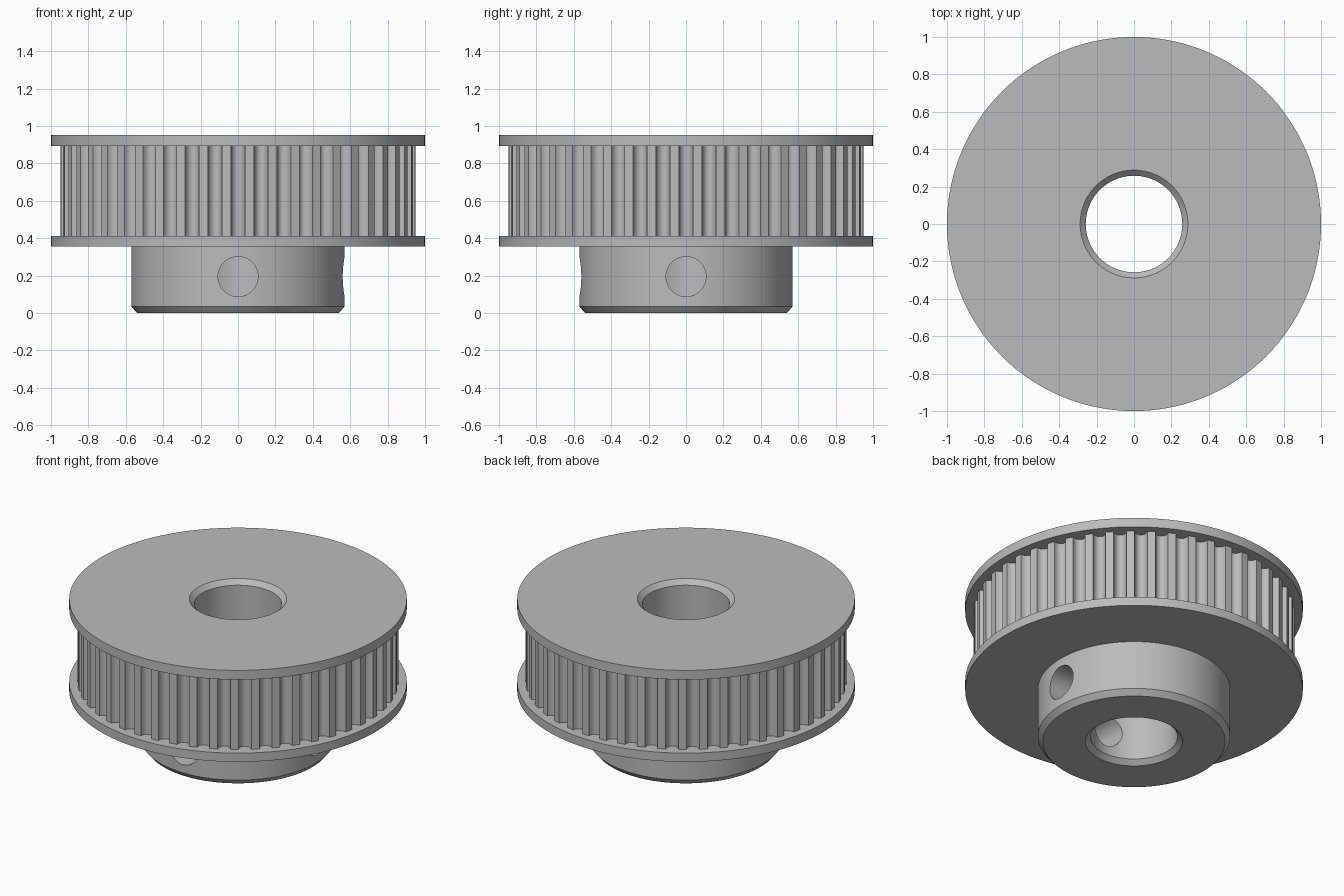
import bpy, bmesh, math
from mathutils import Matrix

old = bpy.data.objects.get("Cube")
if old:
    bpy.data.objects.remove(old, do_unlink=True)

SEGMENTS = 144
TEETH = 48
TRACK_LOW, TRACK_HIGH = 0.412, 0.892
TOOTH_RADIUS, CORE_RADIUS = 0.95, 0.9

metal = bpy.data.materials.new("plain grey metal")
metal.use_nodes = True
grey = (0.5, 0.5, 0.5, 1)
metal.diffuse_color = grey
metal.node_tree.nodes["Principled BSDF"].inputs["Base Color"].default_value = grey


def make_object(name, bm):
    bmesh.ops.recalc_face_normals(bm, faces=bm.faces)
    mesh = bpy.data.meshes.new(name)
    bm.to_mesh(mesh)
    bm.free()
    mesh.materials.append(metal)
    obj = bpy.data.objects.new(name, mesh)
    bpy.context.collection.objects.link(obj)
    return obj


def smooth(obj):
    bpy.ops.object.select_all(action="DESELECT")
    obj.select_set(True)
    bpy.context.view_layer.objects.active = obj
    bpy.ops.object.shade_smooth_by_angle(angle=math.radians(30))


def revolve(name, profile):
    """Spin a closed (radius, height) section about the z axis."""
    bm = bmesh.new()
    rings = []
    for i in range(SEGMENTS):
        a = math.tau * i / SEGMENTS
        rings.append([bm.verts.new((r * math.cos(a), r * math.sin(a), z)) for r, z in profile])
    n = len(profile)
    for i, ring in enumerate(rings):
        after = rings[(i + 1) % SEGMENTS]
        for j in range(n):
            k = (j + 1) % n
            bm.faces.new((ring[j], after[j], after[k], ring[k]))
    return make_object(name, bm)


# Hub, two flanges and chamfered bore
body = revolve("hub_and_flanges", [
    (0.258, 0.03), (0.288, 0), (0.54, 0), (0.57, 0.035), (0.57, 0.355),
    (1, 0.355), (1, TRACK_LOW), (CORE_RADIUS, TRACK_LOW),
    (CORE_RADIUS, TRACK_HIGH), (1, TRACK_HIGH), (1, 0.953),
    (0.288, 0.953), (0.258, 0.923)])

# Two set screw holes from the hub into the bore, at the front and the left
for side, angle in (("left", 0), ("front", -math.pi / 2)):
    bm = bmesh.new()
    bmesh.ops.create_cone(
        bm, cap_ends=True, segments=48, radius1=0.107, radius2=0.107, depth=0.7,
        matrix=Matrix.Rotation(angle, 4, "Z") @ Matrix.Translation((0.36, 0, 0.195))
        @ Matrix.Rotation(math.pi / 2, 4, "Y"))
    cutter = make_object(side + "_screw_hole_cutter", bm)
    cutter.hide_render = True
    cut = body.modifiers.new(side + "_screw_hole", "BOOLEAN")
    cut.operation = "DIFFERENCE"
    cut.solver = "EXACT"
    cut.object = cutter
    bpy.context.view_layer.objects.active = body
    bpy.ops.object.modifier_apply(modifier=cut.name)
    bpy.data.objects.remove(cutter, do_unlink=True)
smooth(body)

# Toothed belt track: rounded grooves between narrow lands
outline = []
HALF_GROOVE, DEPTH, STEPS = 0.038, 0.046, 10
for tooth in range(TEETH):
    middle = math.tau * tooth / TEETH
    for s in range(STEPS + 1):
        t = math.pi * s / STEPS
        a = middle - HALF_GROOVE / TOOTH_RADIUS * math.cos(t)
        r = TOOTH_RADIUS - DEPTH * math.sin(t)
        outline.append((r * math.cos(a), r * math.sin(a)))
bm = bmesh.new()
low = [bm.verts.new((x, y, TRACK_LOW)) for x, y in outline]
high = [bm.verts.new((x, y, TRACK_HIGH)) for x, y in outline]
for i in range(len(outline)):
    j = (i + 1) % len(outline)
    bm.faces.new((low[i], low[j], high[j], high[i]))
smooth(make_object("toothed_track", bm))
